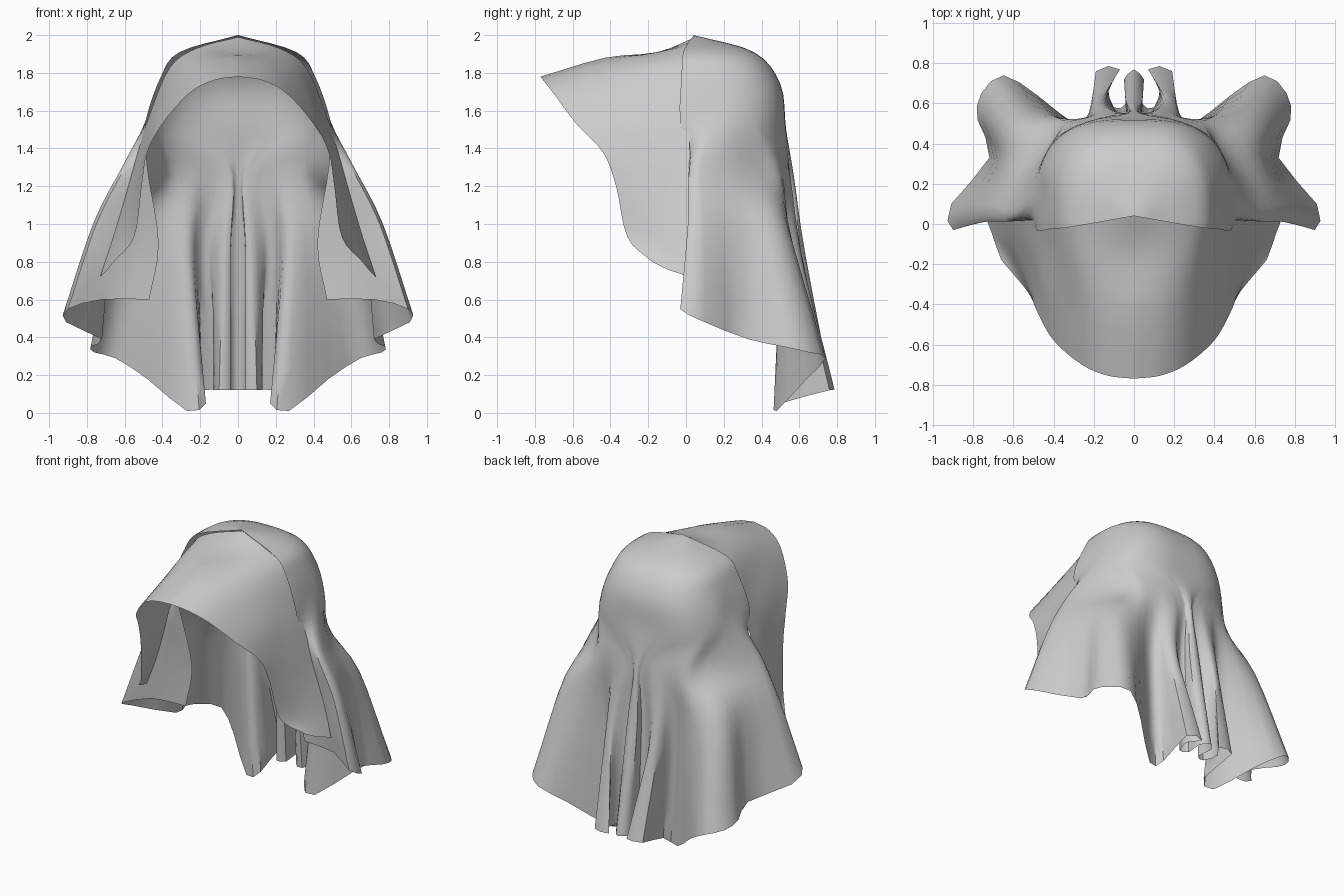
import bpy
import bmesh
from math import sin, cos, radians
from mathutils import Vector

cube = bpy.data.objects.get("Cube")
if cube:
    bpy.data.objects.remove(cube, do_unlink=True)

# Single cloth colour
cloth = bpy.data.materials.new("grey_cloth")
cloth.use_nodes = True
grey = (0.6, 0.6, 0.6, 1)
cloth.diffuse_color = grey
cloth.node_tree.nodes["Principled BSDF"].inputs["Base Color"].default_value = grey


def spline(points, steps):
    """Resample a point list along a smooth curve passing through every point."""
    pts = [Vector(p) for p in points]
    pts = [pts[0] * 2 - pts[1]] + pts + [pts[-1] * 2 - pts[-2]]
    result = []
    for a, b, c, d in zip(pts, pts[1:], pts[2:], pts[3:]):
        for k in range(steps):
            t = k / steps
            result.append((b * 2 + (c - a) * t
                           + (a * 2 - b * 5 + c * 4 - d) * t ** 2
                           + (b * 3 - a - c * 3 + d) * t ** 3) / 2)
    result.append(pts[-2])
    return result


def loft(name, rows, across, along):
    """Skin a smooth sheet over matching rows of points and mirror it."""
    rows = [spline(row, across) for row in rows]
    columns = [spline(column, along) for column in zip(*rows)]
    bm = bmesh.new()
    grid = [[bm.verts.new(p) for p in column] for column in columns]
    for left, right in zip(grid, grid[1:]):
        for a, b, c, d in zip(left, left[1:], right[1:], right):
            bm.faces.new((a, b, c, d))
    bmesh.ops.remove_doubles(bm, verts=bm.verts, dist=0.0005)
    bmesh.ops.recalc_face_normals(bm, faces=bm.faces)
    mesh = bpy.data.meshes.new(name)
    bm.to_mesh(mesh)
    bm.free()
    mesh.materials.append(cloth)
    sheet = bpy.data.objects.new(name, mesh)
    bpy.context.collection.objects.link(sheet)
    mirror = sheet.modifiers.new("mirror_sides", "MIRROR")
    mirror.use_clip = True
    mirror.merge_threshold = 0.002
    bpy.ops.object.select_all(action="DESELECT")
    sheet.select_set(True)
    bpy.context.view_layer.objects.active = sheet
    bpy.ops.object.shade_smooth_by_angle(angle=radians(50))
    return sheet


def crown_ring(width, middle, depth, front_z, back_z, count):
    """Rounded-square half ring around the head, from the front to the back."""
    ring = []
    for i in range(count):
        t = i / (count - 1)
        angle = radians(-10 + 100 * t)
        side = max(cos(angle), 0) ** 0.7 if i < count - 1 else 0
        back = abs(sin(angle)) ** 0.8 * (1 if angle > 0 else -1)
        ring.append((width * side, middle + depth * back,
                     front_z + (back_z - front_z) * t))
    return ring


# Veil: front flap edge, outer corner, side folds, back lobe, centre pleats
neck = [(.48, .03, 1.3), (.52, .02, 1.3), (.6, .02, 1.3), (.61, .08, 1.3),
        (.55, .24, 1.27), (.46, .37, 1.26), (.42, .42, 1.26), (.39, .46, 1.26),
        (.35, .5, 1.26), (.28, .52, 1.26), (.23, .53, 1.26), (.19, .54, 1.26),
        (.13, .55, 1.26), (.1, .55, 1.26), (.06, .55, 1.26), (.03, .55, 1.26),
        (.02, .56, 1.26), (0, .57, 1.26)]
shoulder = [(.42, .08, .9), (.58, .05, .95), (.75, .01, 1), (.75, .1, 1),
            (.66, .29, 1), (.64, .42, 1), (.61, .5, .98), (.54, .55, .95),
            (.42, .55, .92), (.3, .5, .85), (.24, .52, .85), (.21, .59, .85),
            (.16, .61, .85), (.13, .59, .85), (.08, .55, .85), (.04, .56, .85),
            (.04, .61, .85), (0, .63, .85)]
hem = [(.47, .08, .6), (.72, .05, .6), (.9, -.03, .55), (.91, .1, .48),
       (.72, .33, .39), (.78, .52, .35), (.76, .65, .32), (.65, .74, .29),
       (.48, .64, .18), (.27, .48, .01), (.17, .5, .05), (.19, .76, .12),
       (.07, .77, .12), (.13, .69, .12), (.1, .58, .12), (.04, .6, .12),
       (.05, .72, .12), (0, .77, .12)]
count = len(hem)
apex = [(0, .04, 2)] * count
cap = crown_ring(.31, .06, .3, 1.91, 1.91, count)
brow = crown_ring(.41, .08, .42, 1.78, 1.74, count)
ridge = crown_ring(.49, .08, .45, 1.55, 1.5, count)
loft("veil_drape", [apex, cap, brow, ridge, neck, shoulder, hem], 2, 4)

# Hood visor: from the open face rim, over the brow, to the seam under the veil
rim = [(0, -.77, 1.78), (.13, -.755, 1.76), (.26, -.7, 1.69), (.4, -.58, 1.53),
       (.48, -.44, 1.38), (.51, -.37, 1.2), (.55, -.31, .93), (.66, -.18, .8)]
crest = [(0, -.43, 1.88), (.16, -.42, 1.85), (.29, -.4, 1.76), (.43, -.34, 1.57),
         (.5, -.25, 1.37), (.55, -.22, 1.14), (.6, -.18, .91), (.69, -.1, .76)]
nape = [(0, -.15, 1.91), (.18, -.16, 1.9), (.32, -.16, 1.82), (.44, -.13, 1.6),
        (.52, -.1, 1.38), (.58, -.09, 1.12), (.64, -.08, .9), (.71, -.04, .74)]
seam = [(0, .05, 1.99), (.22, .01, 1.93), (.36, .02, 1.83), (.46, .02, 1.6),
        (.53, .02, 1.38), (.61, .03, 1.1), (.67, .03, .9), (.73, .01, .72)]
loft("hood_visor", [rim, crest, nape, seam], 4, 3)
